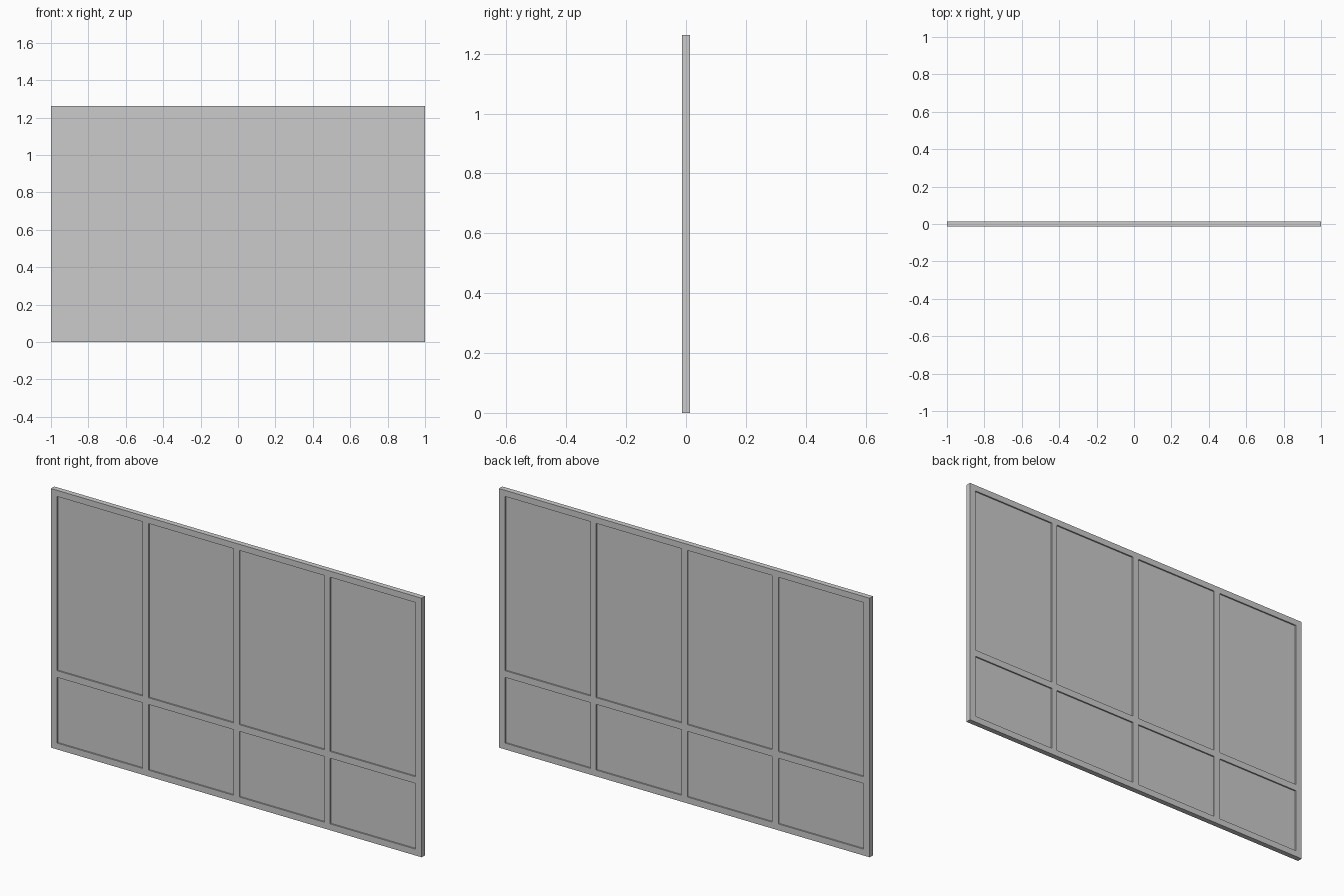
import bpy, bmesh

if "Cube" in bpy.data.objects:
    bpy.data.objects.remove(bpy.data.objects["Cube"])

XS = [-1, -0.966, -0.507, -0.473, -0.016, 0.016, 0.475, 0.505, 0.966, 1]
ZS = [0, 0.031, 0.351, 0.384, 1.233, 1.263]
FRAME_DEPTH = 0.026
PANE_DEPTH = 0.012


def is_opening(i, j):
    return i % 2 == 1 and j % 2 == 1


def add_object(name, bm):
    mesh = bpy.data.meshes.new(name)
    bm.to_mesh(mesh)
    bm.free()
    obj = bpy.data.objects.new(name, mesh)
    bpy.context.collection.objects.link(obj)
    return obj


# Window frame: one lattice sheet with eight openings, thickened about its middle
bm = bmesh.new()
grid = [[bm.verts.new((x, 0, z)) for z in ZS] for x in XS]
for i in range(len(XS) - 1):
    for j in range(len(ZS) - 1):
        if not is_opening(i, j):
            bm.faces.new((grid[i][j], grid[i + 1][j], grid[i + 1][j + 1], grid[i][j + 1]))
frame = add_object("window_frame", bm)
solid = frame.modifiers.new("thickness", 'SOLIDIFY')
solid.thickness = FRAME_DEPTH
solid.offset = 0

# Panes: thin recessed slabs, edges set slightly into the frame
LIP = 0.004
for i in range(len(XS) - 1):
    for j in range(len(ZS) - 1):
        if is_opening(i, j):
            x0, x1 = XS[i] - LIP, XS[i + 1] + LIP
            z0, z1 = ZS[j] - LIP, ZS[j + 1] + LIP
            bm = bmesh.new()
            bmesh.ops.create_cube(bm, size=1)
            bmesh.ops.scale(bm, verts=bm.verts, vec=(x1 - x0, PANE_DEPTH, z1 - z0))
            bmesh.ops.translate(bm, verts=bm.verts, vec=((x0 + x1) / 2, 0, (z0 + z1) / 2))
            row = "lower" if j == 1 else "upper"
            add_object(f"{row}_pane_{i // 2 + 1}", bm)
